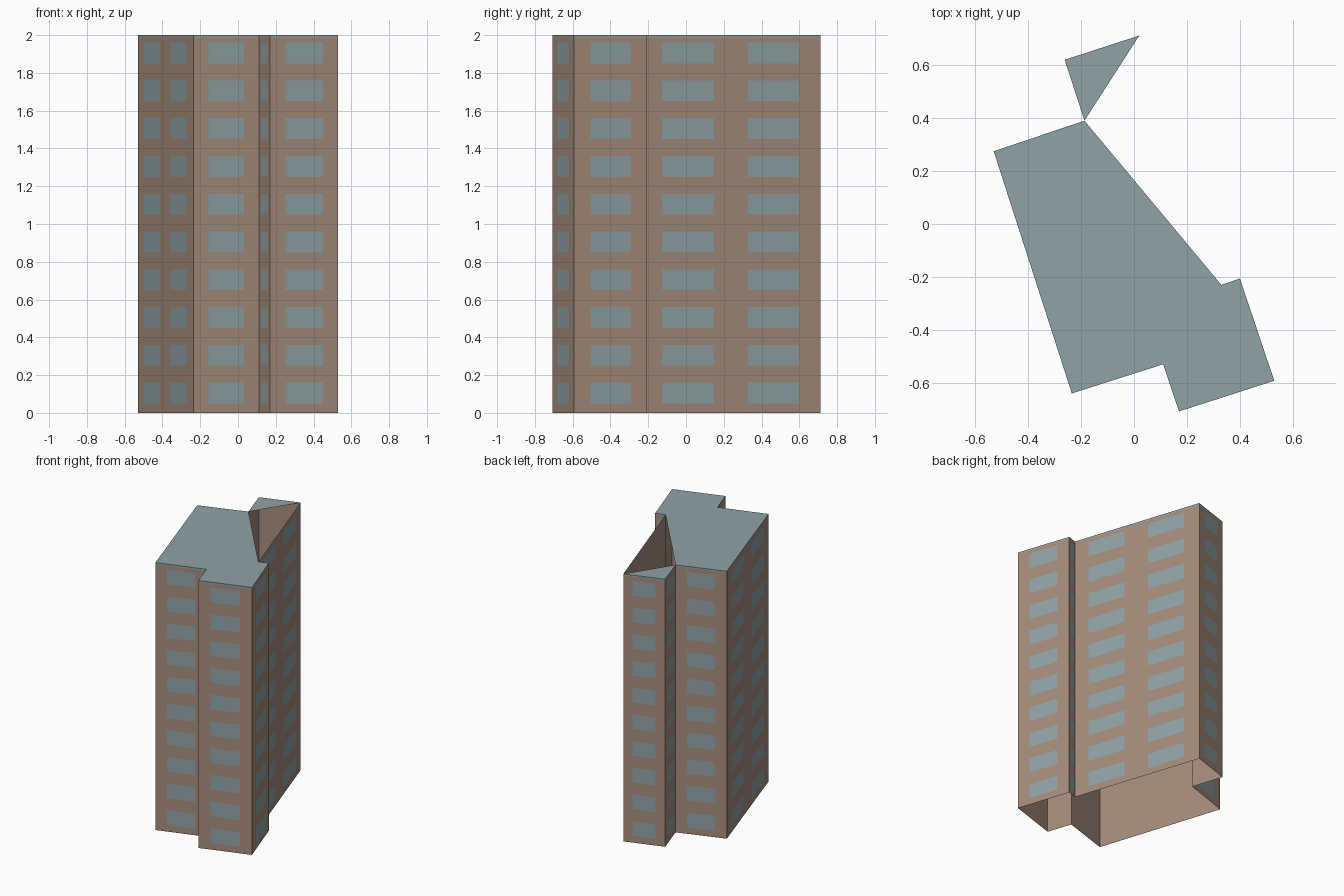
import bpy
from mathutils import Vector

default = bpy.data.objects.get("Cube")
if default:
    bpy.data.objects.remove(default, do_unlink=True)


def make_material(name, colour):
    mat = bpy.data.materials.new(name)
    mat.use_nodes = True
    mat.diffuse_color = (*colour, 1)
    mat.node_tree.nodes["Principled BSDF"].inputs["Base Color"].default_value = (*colour, 1)
    return mat


def make_object(name, faces, material):
    """Build an object from a list of faces, each a list of points."""
    verts = [p for face in faces for p in face]
    indices, start = [], 0
    for face in faces:
        indices.append(list(range(start, start + len(face))))
        start += len(face)
    mesh = bpy.data.meshes.new(name)
    mesh.from_pydata(verts, [], indices)
    mesh.materials.append(material)
    obj = bpy.data.objects.new(name, mesh)
    bpy.context.collection.objects.link(obj)
    return obj


def panel(a, b, low, high, start=0.0, end=1.0, lift=0.0):
    """Upright rectangle on part of the wall running from a to b."""
    along = b - a
    out = Vector((along.y, -along.x)).normalized() * lift
    p, q = a + along * start + out, a + along * end + out
    return [(p.x, p.y, low), (q.x, q.y, low), (q.x, q.y, high), (p.x, p.y, high)]


brick = make_material("brown brick", (0.38, 0.265, 0.202))
glass = make_material("grey blue glass", (0.28, 0.365, 0.38))
roofing = make_material("grey blue roofing", (0.28, 0.365, 0.38))

HEIGHT, BAND, FLOORS = 2.0, 0.012, 10
STOREY = HEIGHT / FLOORS

# Footprint, counterclockwise from the left corner of the long side
plan = [Vector(p) for p in (
    (-0.53, 0.275), (-0.235, -0.64), (0.11, -0.53), (0.17, -0.708), (0.53, -0.592),
    (0.40, -0.206), (0.33, -0.23), (0.02, 0.712), (-0.262, 0.62), (-0.187, 0.39))]
sides = list(zip(plan, plan[1:] + plan[:1]))

# Outer walls, open underneath, with a thin roof-coloured edge
make_object("walls", [panel(a, b, 0, HEIGHT - BAND) for a, b in sides], brick)
make_object("roof_edge", [panel(a, b, HEIGHT - BAND, HEIGHT) for a, b in sides], roofing)

# Roof: main slab and back corner, with an open triangle between them
main_slab = plan[:7] + plan[9:]
back_corner = plan[7:]
make_object("roof", [[(p.x, p.y, HEIGHT) for p in part]
                     for part in (main_slab, back_corner)], roofing)

# Windows: two per storey on the long walls, one on the others
windows = []
for a, b in sides:
    spans = [(0.11, 0.4), (0.59, 0.88)] if (b - a).length > 0.7 else [(0.225, 0.775)]
    for floor in range(FLOORS):
        sill = floor * STOREY + 0.05
        for start, end in spans:
            windows.append(panel(a, b, sill, sill + 0.11, start, end, 0.0015))
make_object("windows", windows, glass)
